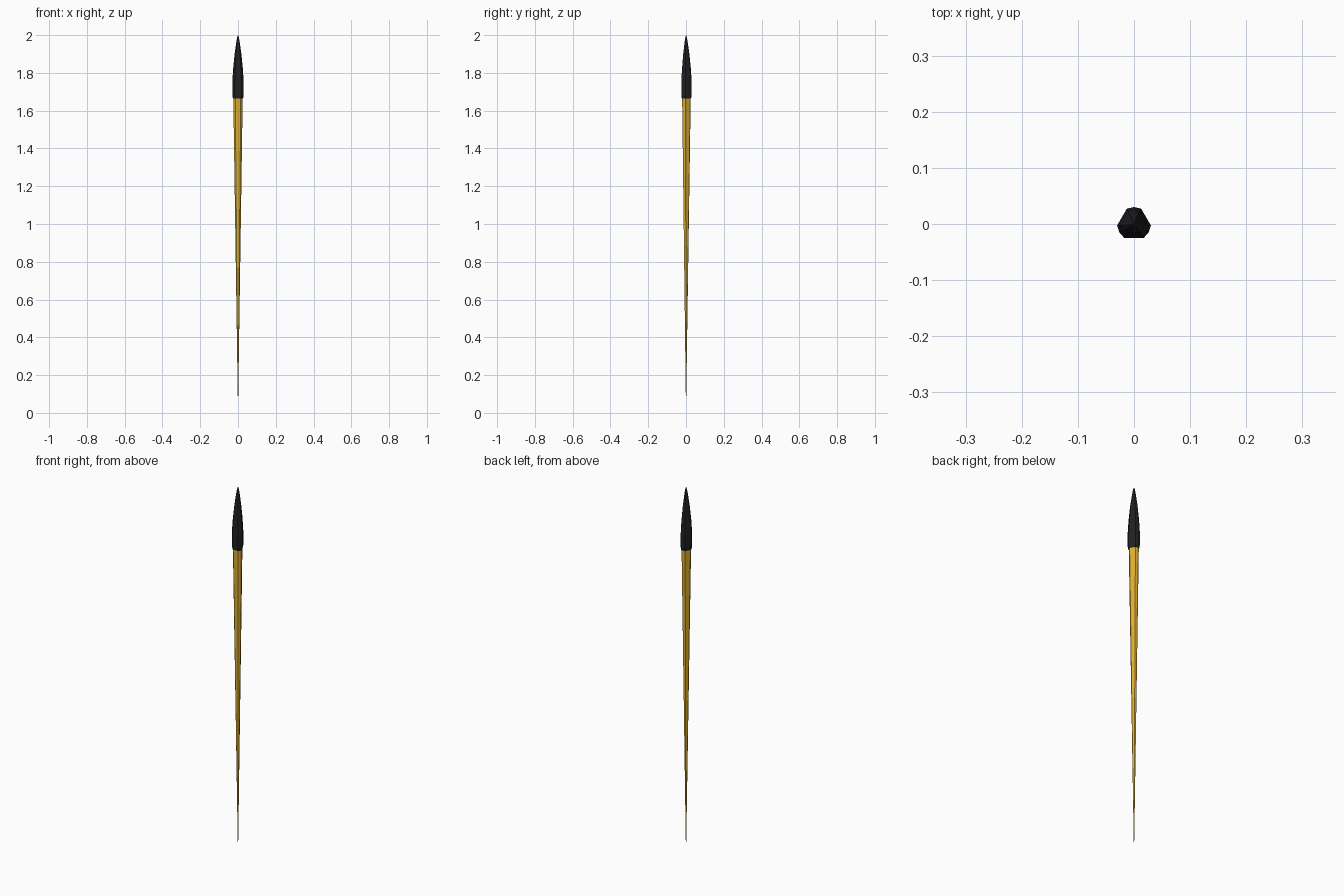
import bpy, bmesh
from math import radians, cos, sin

if "Cube" in bpy.data.objects:
    bpy.data.objects.remove(bpy.data.objects["Cube"])

# Rounded-triangle section: three corners with three points each
ANGLES = [radians(c + d) for c in (90, 210, 330) for d in (-25, 0, 25)]


def material(name, color):
    m = bpy.data.materials.new(name)
    m.diffuse_color = (*color, 1)
    m.use_nodes = True
    m.node_tree.nodes["Principled BSDF"].inputs["Base Color"].default_value = m.diffuse_color
    return m


def loft(name, profile, mat):
    """Stack the section along (radius, z) rings; radius 0 makes a point."""
    bm = bmesh.new()
    prev = None
    for r, z in profile:
        n = len(ANGLES)
        if r == 0:
            ring = [bm.verts.new((0, 0, z))] * n
        else:
            ring = [bm.verts.new((r * cos(a), r * sin(a), z)) for a in ANGLES]
        if prev:
            for i in range(n):
                j = (i + 1) % n
                quad = dict.fromkeys((prev[i], prev[j], ring[j], ring[i]))
                bm.faces.new(list(quad))
        elif r:
            bm.faces.new(ring[::-1])
        prev = ring
    if profile[-1][0]:
        bm.faces.new(prev)
    bmesh.ops.recalc_face_normals(bm, faces=bm.faces)
    me = bpy.data.meshes.new(name)
    bm.to_mesh(me)
    bm.free()
    me.materials.append(mat)
    ob = bpy.data.objects.new(name, me)
    bpy.context.collection.objects.link(ob)
    return ob


# Long gold shaft tapering to a point at the bottom
loft("shaft", [(0, 0), (0.025, 1.67)], material("gold", (0.72, 0.42, 0.03)))

# Black bullet-shaped tip with a small chamfer at its base
loft("tip", [(0.027, 1.665), (0.0302, 1.68), (0.0302, 1.75), (0.026, 1.82),
             (0.018, 1.90), (0.008, 1.97), (0.004, 1.99), (0, 2.0)],
     material("black", (0.015, 0.015, 0.017)))
